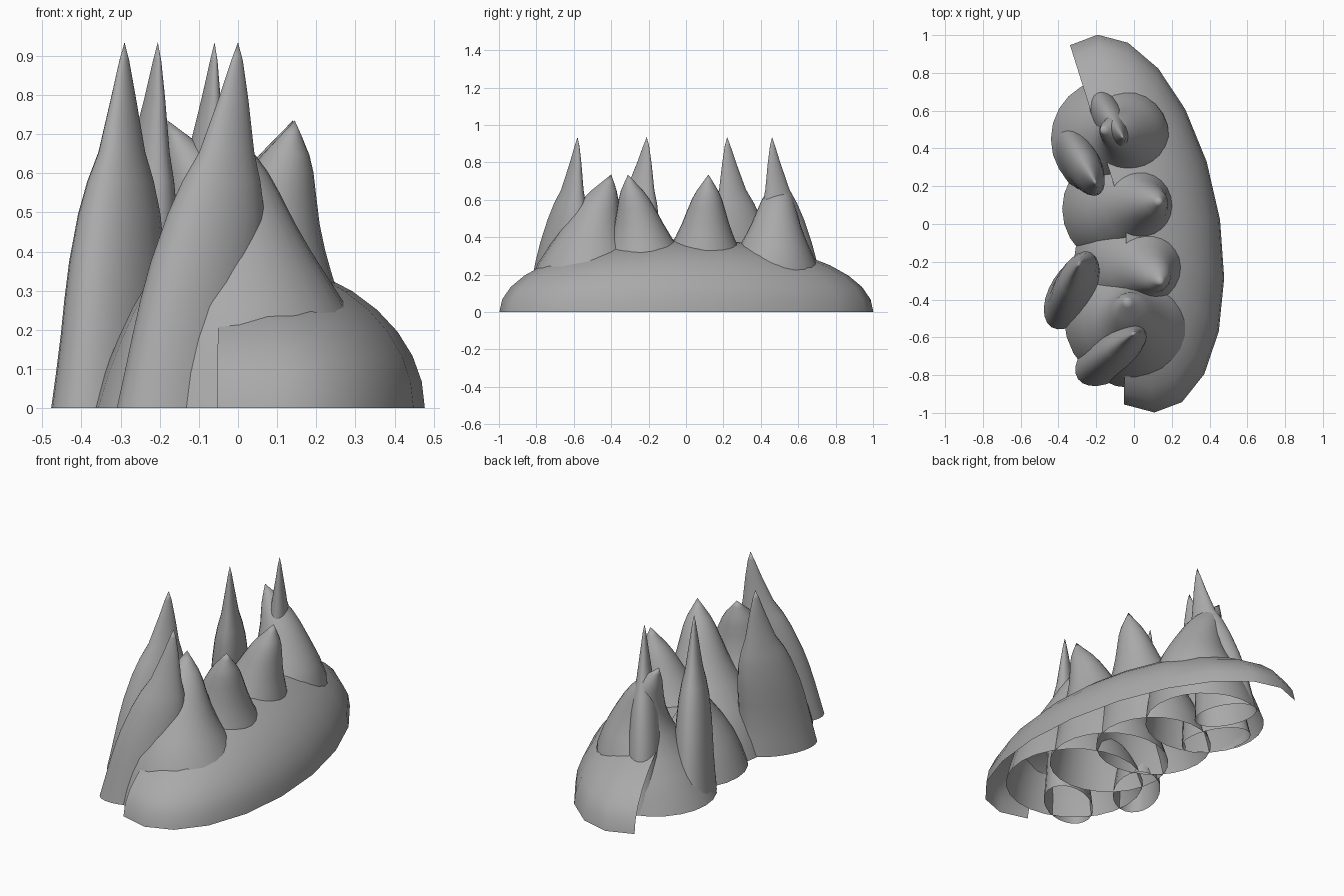
import bpy, bmesh, math
from mathutils import Vector

cube = bpy.data.objects.get("Cube")
if cube:
    bpy.data.objects.remove(cube, do_unlink=True)

stone = bpy.data.materials.new("grey_stone")
stone.use_nodes = True
GREY = (0.4, 0.4, 0.4, 1)
stone.diffuse_color = GREY
stone.node_tree.nodes["Principled BSDF"].inputs["Base Color"].default_value = GREY


def shell(name, rings, apex, closed):
    """Skin a stack of rings and fan the last one to an apex."""
    bm = bmesh.new()
    rows = [[bm.verts.new(p) for p in ring] for ring in rings]
    tip = bm.verts.new(apex)
    n = len(rows[0])
    for j in range(n if closed else n - 1):
        k = (j + 1) % n
        for low, high in zip(rows, rows[1:]):
            bm.faces.new((low[j], low[k], high[k], high[j]))
        bm.faces.new((rows[-1][j], rows[-1][k], tip))
    mesh = bpy.data.meshes.new(name)
    bm.to_mesh(mesh)
    bm.free()
    mesh.materials.append(stone)
    for poly in mesh.polygons:
        poly.use_smooth = True
    obj = bpy.data.objects.new(name, mesh)
    bpy.context.collection.objects.link(obj)


def oval(center, a, b, angle, z, turns):
    """Points on a turned ellipse."""
    c, s = math.cos(angle), math.sin(angle)
    pts = []
    for t in turns:
        x, y = a * math.cos(t), b * math.sin(t)
        pts.append((center[0] + c * x - s * y, center[1] + s * x + c * y, z))
    return pts


# Broad dome, open along one side in plan
arc = [math.radians(-112 + 18 * i) for i in range(13)]
heart = (-0.042, 0.002)
dome = []
for i in range(9):
    lift = math.radians(10 * i)
    f = math.cos(lift)
    dome.append(oval(heart, 0.494 * f, 1.013 * f, math.radians(10.5), 0.39 * math.sin(lift), arc))
shell("dome", dome, (*heart, 0.39), False)

# Peak profiles: each row is height, width and lean fractions
SPIRE = [(0, 1, 0), (0.1, 0.93, 0.06), (0.2, 0.87, 0.13), (0.3, 0.83, 0.24), (0.4, 0.78, 0.37),
         (0.53, 0.67, 0.55), (0.62, 0.54, 0.66), (0.7, 0.38, 0.77), (0.85, 0.2, 0.91), (0.95, 0.08, 0.98)]
HILL = [(0, 1, 0), (0.12, 0.93, 0.05), (0.24, 0.84, 0.13), (0.35, 0.74, 0.25), (0.48, 0.58, 0.42),
        (0.55, 0.5, 0.5), (0.64, 0.41, 0.6), (0.75, 0.32, 0.72), (0.82, 0.26, 0.8),
        (0.88, 0.19, 0.87), (0.95, 0.08, 0.95)]


def peak(name, base, tip, a, b, degrees, height, profile, bend=(0, 0)):
    """Oval peak leaning from base to tip; bend bows the spine sideways."""
    turns = [math.tau * i / 24 for i in range(24)]
    base, tip, bend = Vector(base), Vector(tip), Vector(bend)
    rings = [oval(base.lerp(tip, lean) + bend * 4 * lean * (1 - lean),
                  a * w, b * w, math.radians(degrees), h * height, turns)
             for h, w, lean in profile]
    shell(name, rings, (*tip, height), True)


# Four flared hills along the ridge
for name, base, tip, radius, bend in [
    ("front_hill", (0.0, -0.50), (-0.04, -0.40), 0.37, (0.02, -0.06)),
    ("front_middle_hill", (0.0, -0.21), (0.145, -0.31), 0.32, (-0.01, 0.02)),
    ("back_middle_hill", (-0.07, 0.08), (0.14, 0.12), 0.31, (0, 0)),
    ("back_hill", (-0.12, 0.45), (-0.18, 0.50), 0.32, (0.11, 0)),
]:
    peak(name, base, tip, radius, radius, 0, 0.735, HILL, bend)

# Four tall narrow spires
for name, base, tip, a, b, deg in [
    ("front_spire", (-0.125, -0.70), (0.0, -0.58), 0.21, 0.125, 35),
    ("front_middle_spire", (-0.32, -0.36), (-0.29, -0.21), 0.22, 0.125, 58),
    ("back_middle_spire", (-0.29, 0.345), (-0.205, 0.22), 0.20, 0.115, 113),
    ("back_spire", (-0.155, 0.585), (-0.06, 0.46), 0.18, 0.105, 113),
]:
    peak(name, base, tip, a, b, deg, 0.935, SPIRE)
